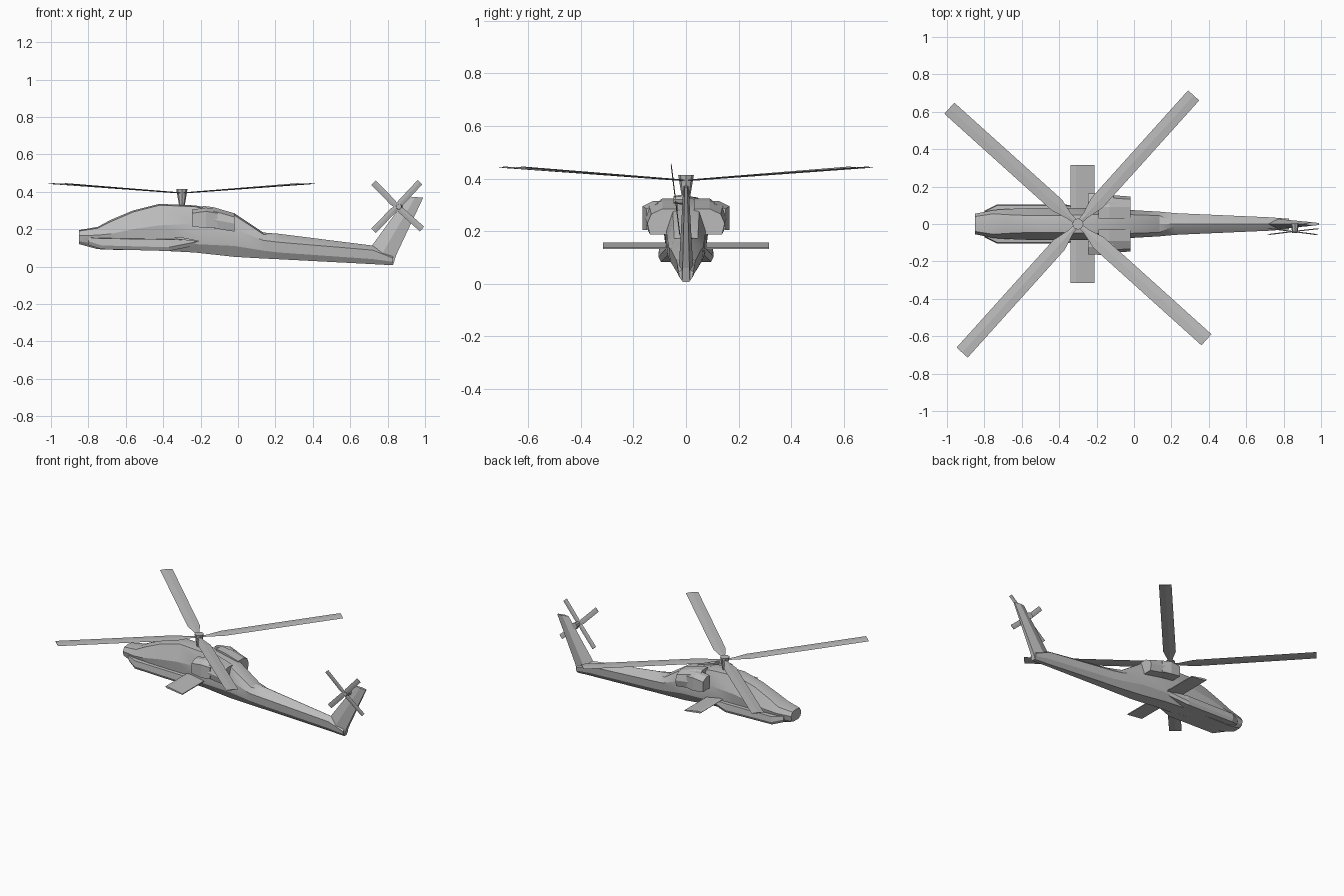
import bpy, bmesh, math
from mathutils import Matrix, Vector

if "Cube" in bpy.data.objects:
    bpy.data.objects.remove(bpy.data.objects["Cube"], do_unlink=True)

grey = bpy.data.materials.new("airframe grey")
grey.use_nodes = True
grey.diffuse_color = (0.5, 0.5, 0.5, 1)
grey.node_tree.nodes["Principled BSDF"].inputs["Base Color"].default_value = (0.5, 0.5, 0.5, 1)


def finish(name, bm, smooth=False):
    bmesh.ops.recalc_face_normals(bm, faces=bm.faces)
    mesh = bpy.data.meshes.new(name)
    bm.to_mesh(mesh)
    bm.free()
    mesh.materials.append(grey)
    obj = bpy.data.objects.new(name, mesh)
    bpy.context.collection.objects.link(obj)
    if smooth:
        bpy.ops.object.select_all(action='DESELECT')
        obj.select_set(True)
        bpy.context.view_layer.objects.active = obj
        bpy.ops.object.shade_smooth_by_angle(angle=math.radians(25))
    return obj


def loft(name, rings, smooth=False):
    """Skin a list of equal closed rings of points and cap both ends."""
    bm = bmesh.new()
    loops = [[bm.verts.new(p) for p in ring] for ring in rings]
    n = len(loops[0])
    for a, b in zip(loops, loops[1:]):
        for i in range(n):
            j = (i + 1) % n
            bm.faces.new((a[i], a[j], b[j], b[i]))
    bm.faces.new(loops[0])
    bm.faces.new(loops[-1])
    return finish(name, bm, smooth)


def mirrored(name, rings):
    """Make a left and a right copy of a lofted part."""
    for side, s in (("left", 1), ("right", -1)):
        loft(f"{side}_{name}", [[(x, s * y, z) for x, y, z in r] for r in rings])


# Fuselage: x, floor (y, z), lower side, sill, roof edge, ridge height
stations = [
    (-.85, (.03, .12), (.05, .135), (.055, .165), (.04, .19), .195),
    (-.75, (.045, .093), (.065, .12), (.075, .168), (.055, .205), .212),
    (-.68, (.05, .09), (.07, .12), (.08, .175), (.05, .24), .25),
    (-.56, (.05, .088), (.075, .12), (.085, .2), (.045, .292), .3),
    (-.42, (.05, .085), (.075, .12), (.085, .22), (.045, .328), .335),
    (-.23, (.045, .075), (.075, .12), (.085, .23), (.05, .32), .327),
    (-.02, (.04, .052), (.07, .11), (.075, .2), (.05, .275), .285),
    (.135, (.033, .043), (.06, .085), (.066, .14), (.045, .172), .182),
    (.22, (.03, .039), (.053, .075), (.058, .13), (.008, .172), .175),
    (.72, (.014, .013), (.032, .04), (.036, .088), (.006, .109), .112),
    (.83, (.012, .007), (.025, .025), (.028, .045), (.006, .06), .062),
]
rings = []
for x, *half, ridge in stations:
    ring = [(x, y, z) for y, z in half] + [(x, 0, ridge)]
    rings.append(ring + [(x, -y, z) for y, z in reversed(half)])
loft("fuselage", rings, True)

# Side sponsons: x, outer y, bottom z, top z
mirrored("sponson", [
    [(x, .03, lo), (x, y - .01, lo), (x, y, lo + .02), (x, y - .005, hi), (x, .03, hi + .006)]
    for x, y, lo, hi in ((-.8, .07, .115, .155), (-.73, .105, .093, .15),
                         (-.37, .105, .083, .145), (-.21, .075, .115, .14))])

# Engine nacelles with a slanted intake ahead of each
mirrored("engine_nacelle", [
    [(x, .03, lo), (x, out - .01, lo), (x, out, mid), (x, out - .015, hi - .02),
     (x, .09, hi), (x, .03, hi)]
    for x, out, lo, mid, hi in ((-.19, .13, .215, .25, .325), (-.13, .155, .205, .25, .317),
                                (-.02, .147, .187, .23, .285))])
mirrored("engine_intake", [
    [(x, .09, lo), (x, out, lo), (x, out, hi - .02), (x, out - .04, hi), (x, .09, hi)]
    for x, out, lo, hi in ((-.245, .163, .215, .305), (-.17, .165, .205, .315),
                           (-.11, .15, .205, .305))])

# Stub wings
mirrored("stub_wing", [
    [(-.34, y, .157), (-.33, y, .147), (-.21, y, .132), (-.21, y, .138), (-.31, y, .158)]
    for y in (.04, .315)])

# Tail fin, tapering in thickness to the tip
loft("tail_fin", [
    [(front, 0, zf), ((front + back) / 2, t, (zf + zb) / 2), (back, t * .5, zb),
     (back, -t * .5, zb), ((front + back) / 2, -t, (zf + zb) / 2)]
    for front, zf, back, zb, t in ((.69, .085, .83, .01, .028), (.715, .11, .845, .06, .026),
                                   (.907, .375, .99, .368, .01))])


# Rotor blade: narrow root widening to a flat paddle along local x
def rotor(name, place, angles, stops, rise, thick):
    for i, a in enumerate(angles):
        turn = place @ Matrix.Rotation(math.radians(a), 4, 'Z')
        rings = [[turn @ Vector((r, y, r * rise + z)) for y, z in
                  ((-w, 0), (0, -thick), (w, 0), (0, thick))] for r, w in stops]
        loft(f"{name}_{i + 1}", rings)


rotor("main_blade", Matrix.Translation((-.3, 0, .393)), (48, 138, 228, 318),
      ((0, .012), (.06, .016), (.15, .04), (.925, .04)), .054, .003)
tilt = Matrix.Translation((.85, -.04, .32)) @ Matrix.Rotation(math.radians(97), 4, 'X')
rotor("tail_blade", tilt, (47, 134, 226, 318),
      ((0, .01), (.03, .017), (.18, .017)), 0, .002)


def tapered_cylinder(name, matrix, r1, r2, depth, sides):
    bm = bmesh.new()
    bmesh.ops.create_cone(bm, cap_ends=True, segments=sides, radius1=r1, radius2=r2,
                          depth=depth, matrix=matrix)
    finish(name, bm)


# Mast and hubs
tapered_cylinder("rotor_mast", Matrix.Translation((-.3, 0, .367)), .014, .03, .095, 8)
tapered_cylinder("tail_rotor_shaft", Matrix.Translation((.86, -.022, .32))
                 @ Matrix.Rotation(math.radians(90), 4, 'X'), .022, .014, .05, 8)
